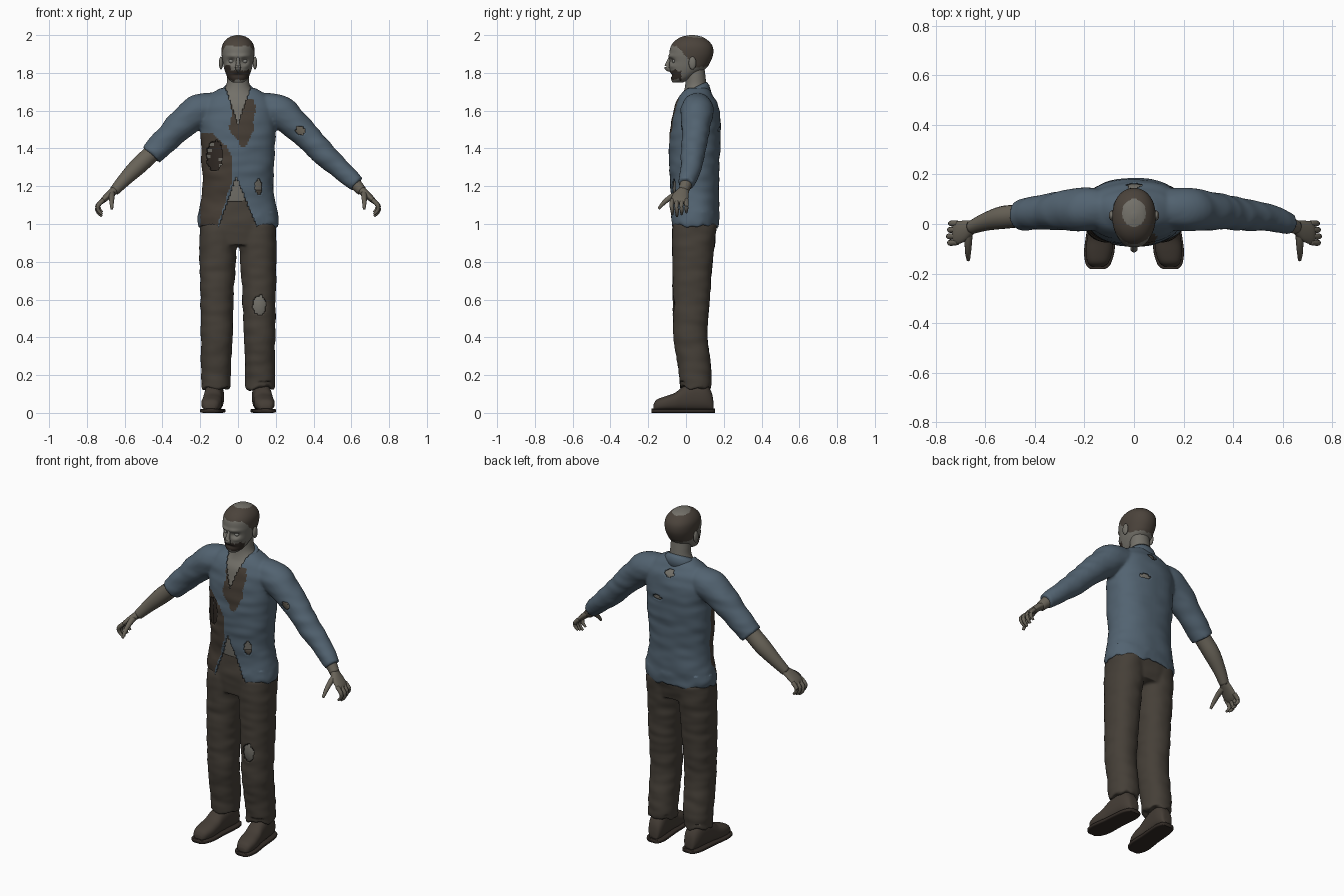
import bpy, bmesh
from math import sin, cos, pi, exp, copysign
from mathutils import Vector, noise

if "Cube" in bpy.data.objects:
    bpy.data.objects.remove(bpy.data.objects["Cube"])


def material(name, r, g, b):
    mat = bpy.data.materials.new(name)
    mat.use_nodes = True
    mat.diffuse_color = (r, g, b, 1)
    shader = mat.node_tree.nodes["Principled BSDF"]
    shader.inputs["Base Color"].default_value = (r, g, b, 1)
    shader.inputs["Roughness"].default_value = 0.9
    return mat


SHIRT = material("dull_blue_cloth", 0.085, 0.125, 0.165)
STAIN = material("brown_stain", 0.058, 0.045, 0.034)
TROUSERS = material("dark_brown_cloth", 0.06, 0.05, 0.039)
SKIN = material("grey_skin", 0.17, 0.162, 0.14)
ARM_SKIN = material("weathered_skin", 0.14, 0.125, 0.098)
HAIR = material("brown_hair", 0.07, 0.056, 0.044)
GORE = material("dark_wound", 0.032, 0.024, 0.019)
SHOE = material("shoe_leather", 0.058, 0.046, 0.036)
EYE = material("pale_eye", 0.24, 0.24, 0.22)
X, Y, Z = Vector((1, 0, 0)), Vector((0, 1, 0)), Vector((0, 0, 1))


def spline(rows, steps):
    """Smoothly interpolate rows of numbers."""
    out, last = [], len(rows) - 1
    for i in range(last):
        near = [rows[max(0, min(last, i + k))] for k in (-1, 0, 1, 2)]
        for j in range(steps):
            t = j / steps
            out.append([b + t / 2 * (c - a + t * (2*a - 5*b + 4*c - d + t * (3*(b - c) + d - a)))
                        for a, b, c, d in zip(*near)])
    return out + [list(rows[last])]


def skin_rings(bm, rings):
    rings = [[bm.verts.new(p) for p in ring] for ring in rings]
    n = len(rings[0])
    for low, high in zip(rings, rings[1:]):
        for i in range(n):
            j = (i + 1) % n
            bm.faces.new((low[i], low[j], high[j], high[i]))
    bm.faces.new(rings[0][::-1])
    bm.faces.new(rings[-1])


def loft(bm, rows, u=X, v=Y, side=1, n=48, steps=6, power=2.0):
    """Rows are x, y, z, radius along u, radius along v."""
    def wave(t):
        return copysign(abs(t) ** (2 / power), t)
    rings = []
    for x, y, z, a, b in spline(rows, steps):
        ring = [Vector((x, y, z)) + u * a * wave(cos(k * 2 * pi / n)) + v * b * wave(sin(k * 2 * pi / n))
                for k in range(n)]
        rings.append([(p.x * side, p.y, p.z) for p in ring])
    skin_rings(bm, rings)


def tube(bm, rows, side=1, n=20, steps=5):
    """Rows are x, y, z, radius; rings stand square to the path."""
    pts = spline(rows, steps)
    rings = []
    for i, row in enumerate(pts):
        way = Vector(pts[min(i + 1, len(pts) - 1)][:3]) - Vector(pts[max(i - 1, 0)][:3])
        turn = way.to_track_quat('Z', 'Y')
        ring = [Vector(row[:3]) + turn @ Vector((cos(k * 2 * pi / n), sin(k * 2 * pi / n), 0)) * row[3]
                for k in range(n)]
        rings.append([(p.x * side, p.y, p.z) for p in ring])
    skin_rings(bm, rings)


def ball(bm, centre, size):
    made = bmesh.ops.create_uvsphere(bm, u_segments=24, v_segments=14, radius=1)["verts"]
    for v in made:
        v.co = Vector(centre) + Vector(a * b for a, b in zip(v.co, size))


def finish(name, bm, mats, rule=None):
    bmesh.ops.recalc_face_normals(bm, faces=bm.faces)
    for f in bm.faces:
        f.smooth = True
        if rule:
            f.material_index = rule(f.calc_center_median())
    mesh = bpy.data.meshes.new(name)
    bm.to_mesh(mesh)
    bm.free()
    for m in mats:
        mesh.materials.append(m)
    obj = bpy.data.objects.new(name, mesh)
    bpy.context.collection.objects.link(obj)
    return obj


def cloth(name, bm, mats, hem, torn, rule=None):
    """Fuse overlapping parts, crease them, fray the hem and tear holes."""
    obj = finish(name, bm, mats)
    fuse = obj.modifiers.new("fuse", 'REMESH')
    fuse.mode, fuse.voxel_size = 'VOXEL', 0.009
    relax = obj.modifiers.new("relax", 'SMOOTH')
    relax.iterations = 4
    fused = obj.evaluated_get(bpy.context.evaluated_depsgraph_get())
    bm = bmesh.new()
    bm.from_mesh(fused.to_mesh())
    bpy.data.objects.remove(obj)
    bm.normal_update()
    for v in bm.verts:
        x, y, z = v.co
        v.co += v.normal * 0.005 * noise.noise(Vector((x * 9, y * 9, z * 22)))
        if z < hem:
            v.co.z += 0.02 * noise.noise(Vector((x * 22, y * 22, 0)))
    bmesh.ops.delete(bm, geom=[f for f in bm.faces if torn(f.calc_center_median(), f.normal)],
                     context='FACES')
    obj = finish(name, bm, mats, rule)
    thick = obj.modifiers.new("cloth_thickness", 'SOLIDIFY')
    thick.thickness = 0.006
    return obj


def oval(p, x, z, a, b):
    """True inside a ragged upright oval."""
    rough = 0.25 * noise.noise(Vector((p.x * 45, 0, p.z * 45)))
    return ((p.x - x) / a) ** 2 + ((p.z - z) / b) ** 2 < 1 + rough


# Shirt: torso and two uneven sleeves
torso = [(0, .045, .985, .21, .127), (0, .045, 1.03, .215, .13), (0, .05, 1.12, .196, .126),
         (0, .045, 1.2, .187, .128), (0, .045, 1.35, .194, .135), (0, .05, 1.5, .198, .135),
         (0, .055, 1.58, .2, .125), (0, .055, 1.64, .19, .11), (0, .055, 1.685, .15, .085),
         (0, .055, 1.72, .09, .06)]
sleeve = [(.1, .06, 1.615, .076), (.17, .06, 1.61, .085), (.235, .057, 1.583, .087),
          (.345, .05, 1.485, .073), (.46, .036, 1.365, .063), (.53, .028, 1.3, .056),
          (.63, 0, 1.21, .043)]


def shirt_torn(p, normal):
    if normal.z < -0.7 and p.z < 1.03 and abs(p.x) < 0.25:
        return True
    if p.y > 0.12:
        return oval(p, .07, 1.5, .035, .014) or oval(p, 0, 1.655, .028, .022)
    if p.y > 0.03:
        return False
    drop = 1.25 - p.z
    neckline = p.z > 1.53 and abs(p.x) < (p.z - 1.53) * 0.35
    front_gap = -.01 - drop * .35 < p.x < -.01 + drop * .42
    return (neckline or front_gap or oval(p, -.125, 1.36, .045, .08)
            or oval(p, .11, 1.195, .02, .038) or oval(p, .33, 1.495, .026, .024))


def shirt_colour(p):
    if p.y > 0.04 or abs(p.x) > 0.2:
        return 0
    wobble = 0.012 * noise.noise(p * 18)
    bib = 1.41 < p.z < 1.66 and abs(p.x - .025) < min(.062, .015 + (p.z - 1.41) * .5) + wobble
    edge = -.035 - 3 * max(0, p.z - 1.36) ** 1.6 - .3 * max(0, 1.22 - p.z)
    return int(bib or (p.z < 1.48 and p.x < edge + wobble))


bm = bmesh.new()
loft(bm, torso, power=2.3)
tube(bm, sleeve, n=32)
tube(bm, sleeve[:5], side=-1, n=32)
cloth("shirt", bm, [SHIRT, STAIN], 1.06, shirt_torn, shirt_colour)

# Collar: standing band open at the throat
bm = bmesh.new()
bands = [(.07, .06, 1.752), (.088, .073, 1.735), (.108, .088, 1.685)]
grid = []
for rx, ry, z in bands:
    turns = [(k / 20 - 1) * 2.55 for k in range(41)]
    grid.append([bm.verts.new((rx * sin(t), .05 + ry * cos(t), z - .011 * t * t)) for t in turns])
for low, high in zip(grid, grid[1:]):
    for k in range(40):
        bm.faces.new((low[k], low[k + 1], high[k + 1], high[k]))
finish("collar", bm, [SHIRT]).modifiers.new("thickness", 'SOLIDIFY').thickness = 0.008

# Trousers: hips and two legs with a torn knee
bm = bmesh.new()
loft(bm, [(0, .04, .89, .185, .105), (0, .045, 1, .204, .12), (0, .048, 1.1, .186, .113),
          (0, .047, 1.18, .174, .113)], power=2.3)
leg = [(.117, .05, .13, .078, .082), (.117, .05, .2, .079, .085), (.115, .037, .3, .081, .089),
       (.113, .023, .42, .084, .09), (.112, .028, .6, .088, .098), (.108, .035, .8, .096, .106),
       (.104, .04, .92, .1, .115), (.1, .045, 1, .1, .115)]
for side in (1, -1):
    loft(bm, leg, side=side, power=2.2)
cloth("trousers", bm, [TROUSERS], .16,
      lambda p, normal: p.y < 0 and oval(p, .113, .57, .037, .052))
bm = bmesh.new()
ball(bm, (.112, .02, .57), (.072, .078, .12))
finish("left_knee", bm, [SKIN])

# Body and neck beneath the shirt, with ribs in the side wound
bm = bmesh.new()
body = [(x, y, z, a * .92, b * .91) for x, y, z, a, b in torso[2:8]]
body += [(0, .05, 1.685, .1, .068), (0, .052, 1.73, .064, .057), (0, .05, 1.79, .057, .052),
         (0, .045, 1.85, .055, .05)]
loft(bm, body, n=72, steps=10)
finish("body", bm, [SKIN, GORE],
       lambda p: int(p.y < .04 and p.x < -.05 and 1.25 < p.z < 1.47 and sin(p.z * 190 + p.x * 30) < .75))

# Head with sunken eyes, cropped hair and a ruined mouth
bm = bmesh.new()
loft(bm, [(0, -.045, 1.748, .026, .026), (0, -.03, 1.765, .048, .048), (0, -.012, 1.79, .062, .07),
          (0, .01, 1.825, .074, .097), (0, .021, 1.86, .081, .109), (0, .028, 1.9, .087, .116),
          (0, .03, 1.94, .085, .111), (0, .03, 1.97, .069, .088), (0, .031, 1.991, .042, .054),
          (0, .031, 2, .01, .012)], n=96, steps=8, power=2.15)
for v in bm.verts:
    if v.co.y < 0:
        x, z = abs(v.co.x), v.co.z
        v.co.y += .016 * exp(-((x - .035) / .019) ** 2 - ((z - 1.862) / .014) ** 2)
        v.co.y -= .007 * exp(-((x - .03) / .03) ** 2 - ((z - 1.889) / .01) ** 2)
        v.co.y += .009 * exp(-(x / .03) ** 2 - ((z - 1.788) / .009) ** 2)
        v.co.y -= .005 * exp(-((x - .045) / .018) ** 2 - ((z - 1.835) / .012) ** 2)


def head_colour(p):
    hairline = 1.943 - .11 * max(0, min(1, (p.y + .05) / .1))
    crown = p.z > 1.94 and (p.x / .048) ** 2 + ((p.y - .045) / .056) ** 2 < 1
    if p.z > hairline + .006 * noise.noise(p * 40):
        return 0 if crown else 1
    ragged = .014 * noise.noise(p * 60)
    mouth = 1.762 < p.z + ragged < 1.812 and p.y < -.025
    cheek = p.x < 0 and (p.x + .055) ** 2 + (p.z - 1.825) ** 2 < .0003 and p.y < 0
    return 2 if mouth or cheek else 0


finish("head", bm, [SKIN, HAIR, GORE], head_colour)
bm = bmesh.new()
tube(bm, [(0, -.084, 1.88, .008), (0, -.096, 1.85, .011), (0, -.099, 1.828, .015),
          (0, -.082, 1.813, .01)])
finish("nose", bm, [SKIN])
for side, label in ((1, "left"), (-1, "right")):
    bm = bmesh.new()
    ball(bm, (.035 * side, -.06, 1.862), (.014, .013, .011))
    finish(label + "_eye", bm, [EYE])
    bm = bmesh.new()
    ball(bm, (.09 * side, .034, 1.852), (.011, .02, .034))
    finish(label + "_ear", bm, [SKIN])

    # Arm, palm, fingers and thumb
    bm = bmesh.new()
    tube(bm, [(.22, .055, 1.59, .07), (.345, .048, 1.485, .058), (.45, .034, 1.38, .047),
              (.53, .026, 1.305, .046), (.6, .008, 1.235, .036), (.655, -.014, 1.175, .027)], side=side)
    loft(bm, [(.645, -.011, 1.185, .026, .023), (.682, -.028, 1.155, .042, .019),
              (.715, -.036, 1.125, .046, .015), (.728, -.037, 1.11, .038, .009)],
         u=Y, v=Vector((.65, 0, .76)), side=side, n=24)
    for k in range(4):
        y, size = -.073 + k * .025, 1 - .12 * abs(k - 1)
        tube(bm, [(.712, y, 1.128, .012), (.712 + .032 * size, y * 1.05, 1.125 - .03 * size, .0115),
                  (.712 + .03 * size, y, 1.125 - .06 * size, .01),
                  (.712 + .008 * size, y, 1.125 - .085 * size, .006)], side=side, n=12)
    tube(bm, [(.668, -.03, 1.165, .018), (.668, -.075, 1.145, .015), (.669, -.115, 1.115, .012),
              (.668, -.145, 1.08, .007)], side=side, n=12)
    finish(label + "_arm", bm, [ARM_SKIN])

    # Shoe upper and sole, turned slightly outward
    bm = bmesh.new()
    profile = [(-.172, .045, .022), (-.155, .07, .042), (-.11, .088, .054), (-.06, .105, .053),
               (-.02, .135, .05), (.04, .16, .05), (.1, .155, .048), (.135, .11, .036), (.145, .06, .022)]
    rows = [(.146 - (y + .17) * .09, y, (top + .01) / 2, w, (top - .01) / 2) for y, top, w in profile]
    loft(bm, rows, v=Z, side=side, n=32, steps=4, power=2.4)
    finish(label + "_shoe", bm, [SHOE])
    bm = bmesh.new()
    sole = [(x, y * 1.06, .011, w + .007, .011) for x, y, z, w, h in rows]
    loft(bm, sole, v=Z, side=side, n=32, steps=4, power=5)
    finish(label + "_sole", bm, [GORE])
